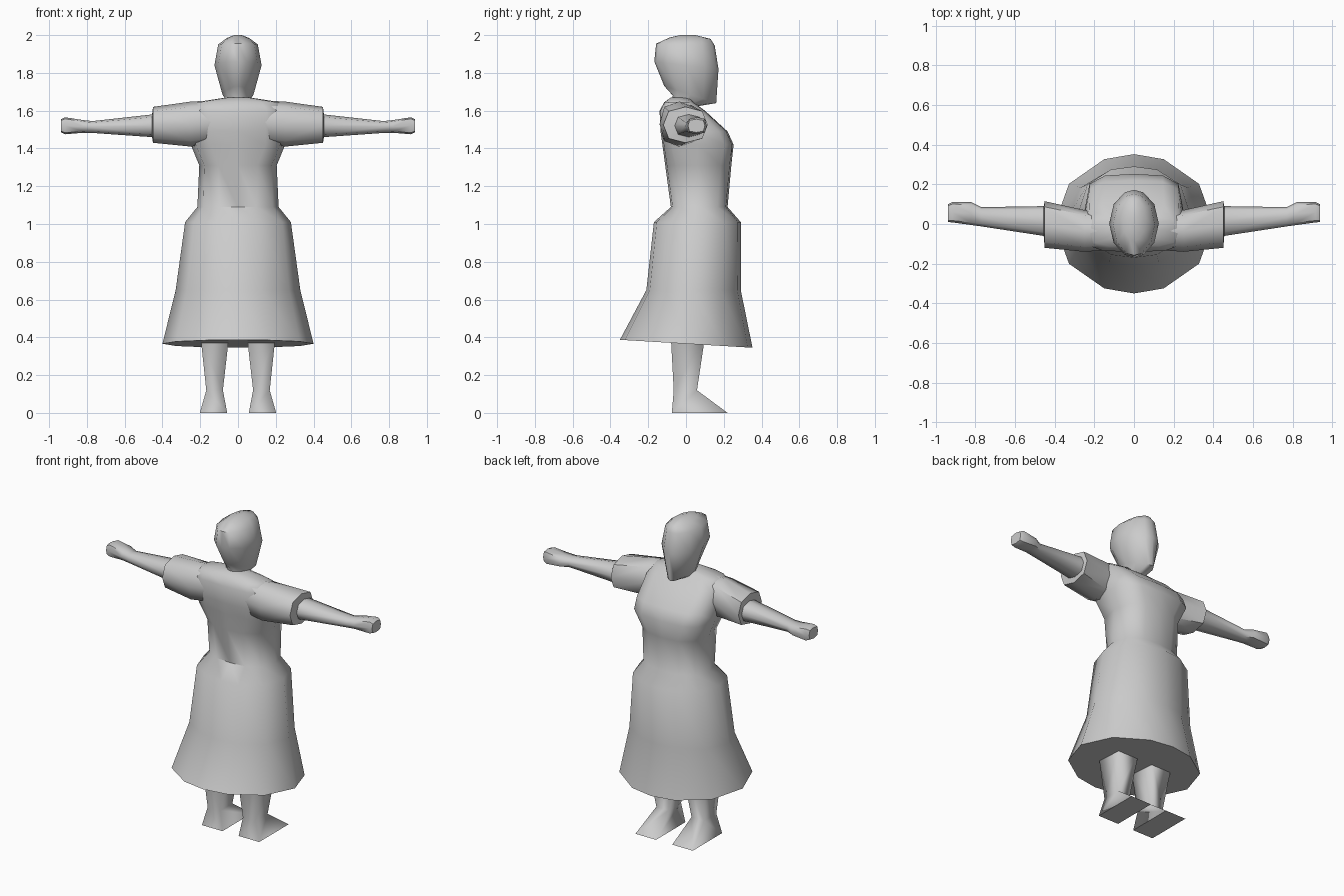
import bpy, bmesh, math

if "Cube" in bpy.data.objects:
    bpy.data.objects.remove(bpy.data.objects["Cube"])

TWELVE = [0, 22, 55, 90, 125, 158, 180, 202, 235, 270, 305, 338]
EIGHT = [i * 45 for i in range(8)]
FOUR = [45, 135, 225, 315]


def section(u0, u1, v0, v1, angles, p=1.0):
    """Rounded 2D outline filling the box u0..u1, v0..v1; low p is squarer."""
    pts = []
    for a in angles:
        s, c = math.sin(math.radians(a)), math.cos(math.radians(a))
        s = math.copysign(abs(s) ** p, s) if abs(s) > 1e-6 else 0
        c = math.copysign(abs(c) ** p, c) if abs(c) > 1e-6 else 0
        pts.append(((u0 + u1) / 2 + s * (u1 - u0) / 2,
                    (v0 + v1) / 2 + c * (v1 - v0) / 2))
    return pts


def loft(name, rings, mirror=False, angle=55):
    bm = bmesh.new()
    rows = [[bm.verts.new(co) for co in ring] for ring in rings]
    n = len(rows[0])
    for a, b in zip(rows, rows[1:]):
        for i in range(n):
            bm.faces.new((a[i], a[(i + 1) % n], b[(i + 1) % n], b[i]))
    bm.faces.new(rows[0])
    bm.faces.new(rows[-1])
    bmesh.ops.recalc_face_normals(bm, faces=bm.faces)
    mesh = bpy.data.meshes.new(name)
    bm.to_mesh(mesh)
    bm.free()
    ob = bpy.data.objects.new(name, mesh)
    bpy.context.collection.objects.link(ob)
    if mirror:
        ob.modifiers.new("mirror", 'MIRROR')
    bpy.ops.object.select_all(action='DESELECT')
    ob.select_set(True)
    bpy.context.view_layer.objects.active = ob
    bpy.ops.object.shade_smooth_by_angle(angle=math.radians(angle))
    return ob


def upright(hx, y0, y1, z0, z1=None, p=1.0):
    """Horizontal ring, tilted from z0 at y0 to z1 at y1."""
    z1 = z0 if z1 is None else z1
    return [(x, y, z0 + (z1 - z0) * (y - y0) / (y1 - y0))
            for x, y in section(-hx, hx, y0, y1, TWELVE, p)]


# dress: flared skirt, waist, bust and shoulders
loft("dress", [
    upright(.40, -.35, .352, .387, .345),
    upright(.33, -.21, .29, .65),
    upright(.28, -.17, .29, 1.01, p=.9),
    upright(.215, -.08, .22, 1.09, p=.8),
    upright(.205, -.11, .24, 1.31, p=.7),
    upright(.25, -.125, .252, 1.42, p=.55),
    upright(.25, -.135, .22, 1.49, p=.55),
    upright(.25, -.14, .10, 1.60, p=.5),
    upright(.225, -.115, .04, 1.645, p=.6),
    upright(.06, -.08, .02, 1.67),
])

# head with tapering jaw and neck
loft("head", [
    upright(.055, -.075, .02, 1.64, 1.60),
    upright(.06, -.07, .04, 1.68, 1.62),
    upright(.082, -.115, .16, 1.73, 1.64, p=1.25),
    upright(.125, -.168, .172, 1.86, 1.82),
    upright(.105, -.158, .152, 1.955, 1.945),
    upright(.06, -.085, .13, 1.988, 1.98),
    upright(.02, -.03, .05, 2.0),
])

# sleeve, arm and hand as one tube: x, y range, z range, squareness
arm = [
    (.12, -.13, .06, 1.43, 1.655, .8),
    (.25, -.14, .07, 1.41, 1.648, .8),
    (.45, -.12, .115, 1.43, 1.62, .8),
    (.455, -.06, .09, 1.46, 1.58, .8),
    (.77, -.012, .085, 1.482, 1.545, .8),
    (.82, -.005, .11, 1.483, 1.55, .7),
    (.915, .008, .11, 1.475, 1.565, .6),
    (.937, .01, .10, 1.485, 1.555, .6),
]
loft("arm", [[(x, y, z) for y, z in section(y0, y1, z0, z1, EIGHT, p)]
             for x, y0, y1, z0, z1, p in arm], mirror=True)

# leg and foot: z, x range, y range
leg = [
    (.40, .048, .198, -.08, .10),
    (.12, .08, .168, -.065, .058),
    (.0, .057, .202, -.075, .22),
]
loft("leg", [[(x, y, z) for x, y in section(x0, x1, y0, y1, FOUR, 0)]
             for z, x0, x1, y0, y1 in leg], mirror=True, angle=92)
